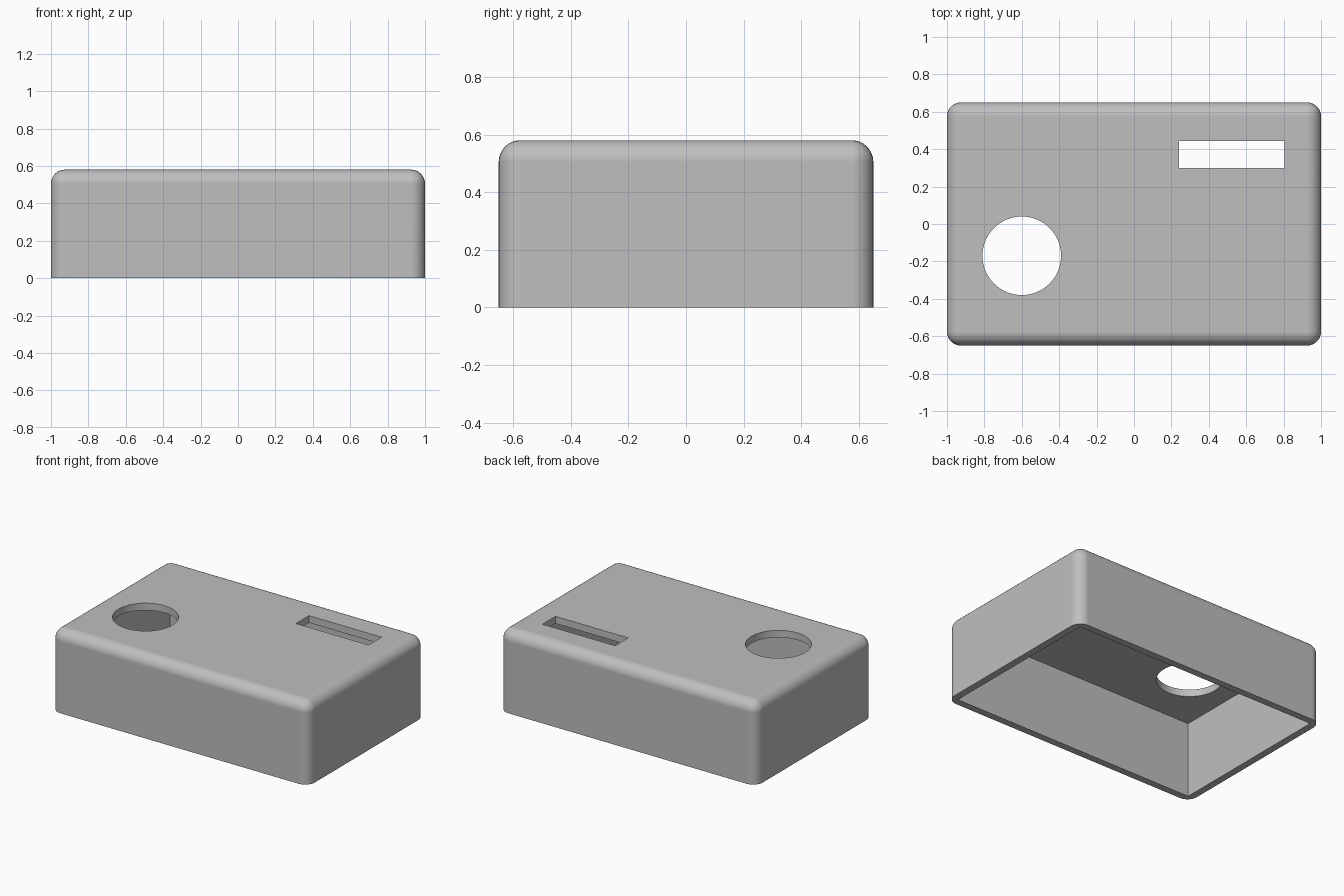
import bpy
import bmesh
import math
from mathutils import Matrix, Vector

cube = bpy.data.objects.get("Cube")
if cube:
    bpy.data.objects.remove(cube, do_unlink=True)

LENGTH, DEPTH, HEIGHT = 2.0, 1.3, 0.58
WALL, FILLET = 0.05, 0.075

grey = bpy.data.materials.new("grey plastic")
grey.use_nodes = True
colour = (0.52, 0.52, 0.52, 1)
grey.diffuse_color = colour
grey.node_tree.nodes["Principled BSDF"].inputs["Base Color"].default_value = colour


def add_object(name, bm):
    mesh = bpy.data.meshes.new(name)
    bm.to_mesh(mesh)
    bm.free()
    mesh.materials.append(grey)
    obj = bpy.data.objects.new(name, mesh)
    bpy.context.collection.objects.link(obj)
    return obj


def box(low, high):
    bm = bmesh.new()
    low, high = Vector(low), Vector(high)
    size = Matrix.Diagonal((high - low).to_4d())
    size[3][3] = 1
    bmesh.ops.create_cube(bm, size=1, matrix=Matrix.Translation((low + high) / 2) @ size)
    return bm


# Outer shell: every edge rounded except those around the open base
x, y = LENGTH / 2, DEPTH / 2
bm = box((-x, -y, 0), (x, y, HEIGHT))
rounded = [e for e in bm.edges if max(v.co.z for v in e.verts) > 0.01]
bmesh.ops.bevel(bm, geom=rounded, offset=FILLET, segments=8, profile=0.5, affect='EDGES')
case = add_object("enclosure_shell", bm)

# Square-cornered inner cavity, open underneath
cavity = add_object("cavity_cutter", box((WALL - x, WALL - y, -0.2),
                                         (x - WALL, y - WALL, HEIGHT - WALL)))

# Rectangular slot through the top
slot = add_object("slot_cutter", box((0.24, 0.3, 0.4), (0.805, 0.445, 0.8)))

# Round hole through the top
bm = bmesh.new()
bmesh.ops.create_cone(bm, cap_ends=True, segments=64, radius1=0.21, radius2=0.21,
                      depth=0.4, matrix=Matrix.Translation((-0.6, -0.17, 0.6)))
hole = add_object("round_hole_cutter", bm)

bpy.ops.object.select_all(action='DESELECT')
bpy.context.view_layer.objects.active = case
case.select_set(True)
for cutter in (cavity, slot, hole):
    cut = case.modifiers.new(cutter.name, 'BOOLEAN')
    cut.operation = 'DIFFERENCE'
    cut.solver = 'EXACT'
    cut.object = cutter
    bpy.ops.object.modifier_apply(modifier=cut.name)
    bpy.data.objects.remove(cutter, do_unlink=True)

# Smooth fillets, flat large faces
bpy.ops.object.shade_smooth_by_angle(angle=math.radians(30))
normals = case.modifiers.new("flat_face_normals", 'WEIGHTED_NORMAL')
normals.keep_sharp = True
